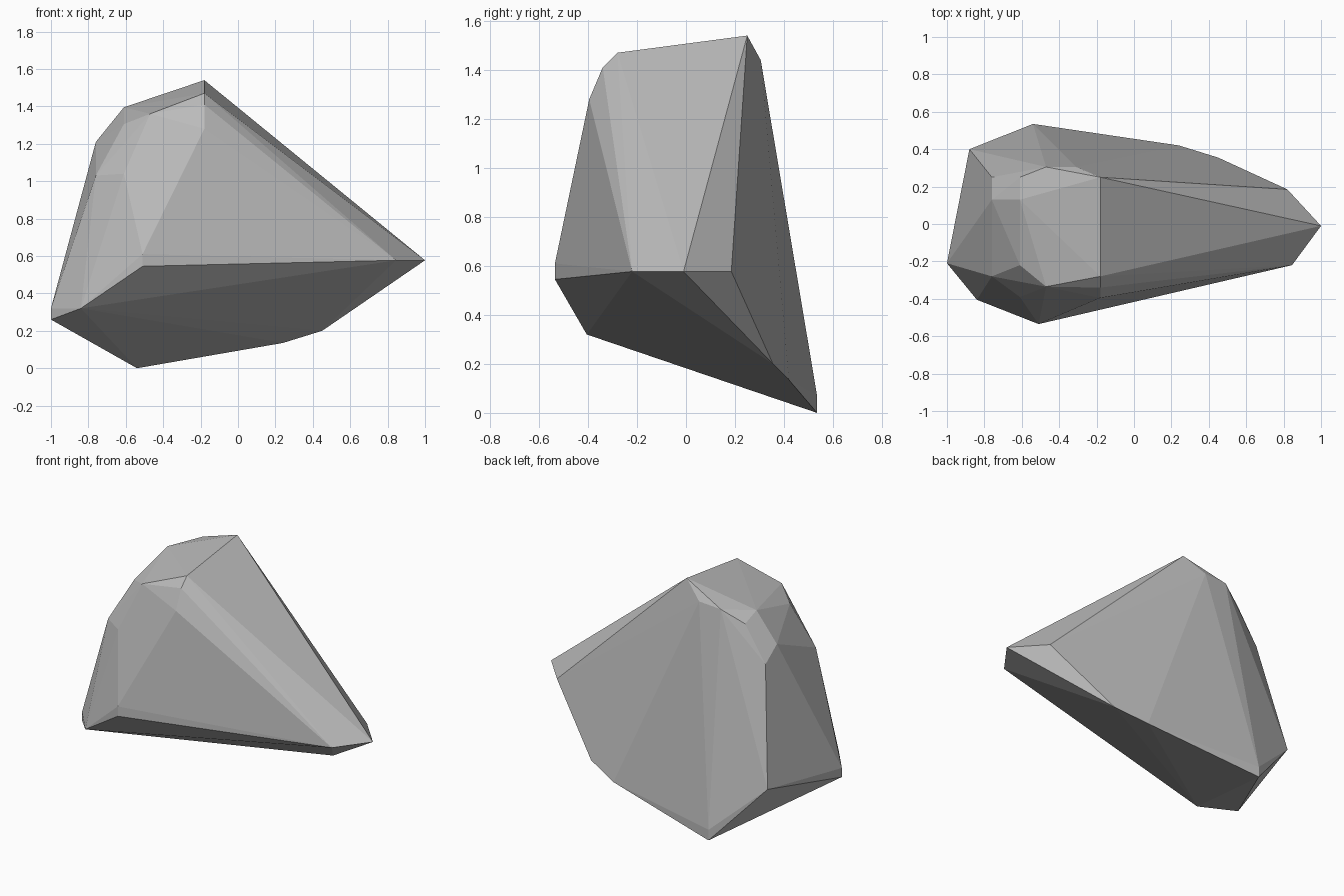
import bpy
import bmesh
import math

default_cube = bpy.data.objects.get("Cube")
if default_cube:
    bpy.data.objects.remove(default_cube, do_unlink=True)


def make_material(name, color):
    material = bpy.data.materials.new(name)
    material.use_nodes = True
    material.diffuse_color = color
    shader = material.node_tree.nodes["Principled BSDF"]
    shader.inputs["Base Color"].default_value = color
    shader.inputs["Roughness"].default_value = 0.9
    return material


def upright_edge(x, y, low, high):
    """Two corners joined by a short vertical edge."""
    return [(x, y, low), (x, y, high)]


def make_boulder(name, corners, material):
    """Wrap the corners in a flat-faced hull and merge coplanar triangles."""
    bm = bmesh.new()
    for corner in corners:
        bm.verts.new(corner)
    hull = bmesh.ops.convex_hull(bm, input=bm.verts[:])
    spare = {item for item in hull["geom_interior"] + hull["geom_unused"]
             if isinstance(item, bmesh.types.BMVert)}
    bmesh.ops.delete(bm, geom=list(spare), context="VERTS")
    bmesh.ops.dissolve_limit(bm, angle_limit=math.radians(0.5),
                             verts=bm.verts[:], edges=bm.edges[:])
    bmesh.ops.recalc_face_normals(bm, faces=bm.faces[:])
    mesh = bpy.data.meshes.new(name)
    bm.to_mesh(mesh)
    bm.free()
    mesh.materials.append(material)
    boulder = bpy.data.objects.new(name, mesh)
    bpy.context.collection.objects.link(boulder)
    return boulder


# Crest: the peak, its bevelled front end and its bevelled back edge
peak_x = -0.18
crest = [(peak_x, y, z) for y, z in
         ((0.25, 1.54), (-0.28, 1.47), (-0.34, 1.41), (-0.395, 1.28))]
crest += [(-0.31, 0.305, 1.44), (-0.47, 0.305, 1.43), (-0.47, -0.335, 1.36)]

# Shoulder: two chipped rows stepping down on one side
upper_row = [(-0.61, y, z) for y, z in
             ((0.25, 1.35), (0.13, 1.395), (-0.22, 1.305), (-0.39, 1.04))]
lower_row = [(-0.76, y, z) for y, z in
             ((0.25, 1.12), (0.13, 1.21), (-0.28, 1.03))]

# Pointed nose: three corners at one level
nose = [(x, y, 0.577) for x, y in ((1, -0.01), (0.845, -0.22), (0.82, 0.185))]

# Rim and slanted underside
rim = upright_edge(-1, -0.21, 0.26, 0.32)
rim += upright_edge(-0.51, -0.535, 0.545, 0.61)
rim += upright_edge(-0.54, 0.535, 0, 0.07)
rim += [(-0.84, -0.405, 0.32), (-0.88, 0.4, 0.378),
        (0.24, 0.42, 0.135), (0.45, 0.355, 0.2)]

stone_grey = make_material("stone grey", (0.5, 0.5, 0.5, 1))
make_boulder("boulder", crest + upper_row + lower_row + nose + rim, stone_grey)
